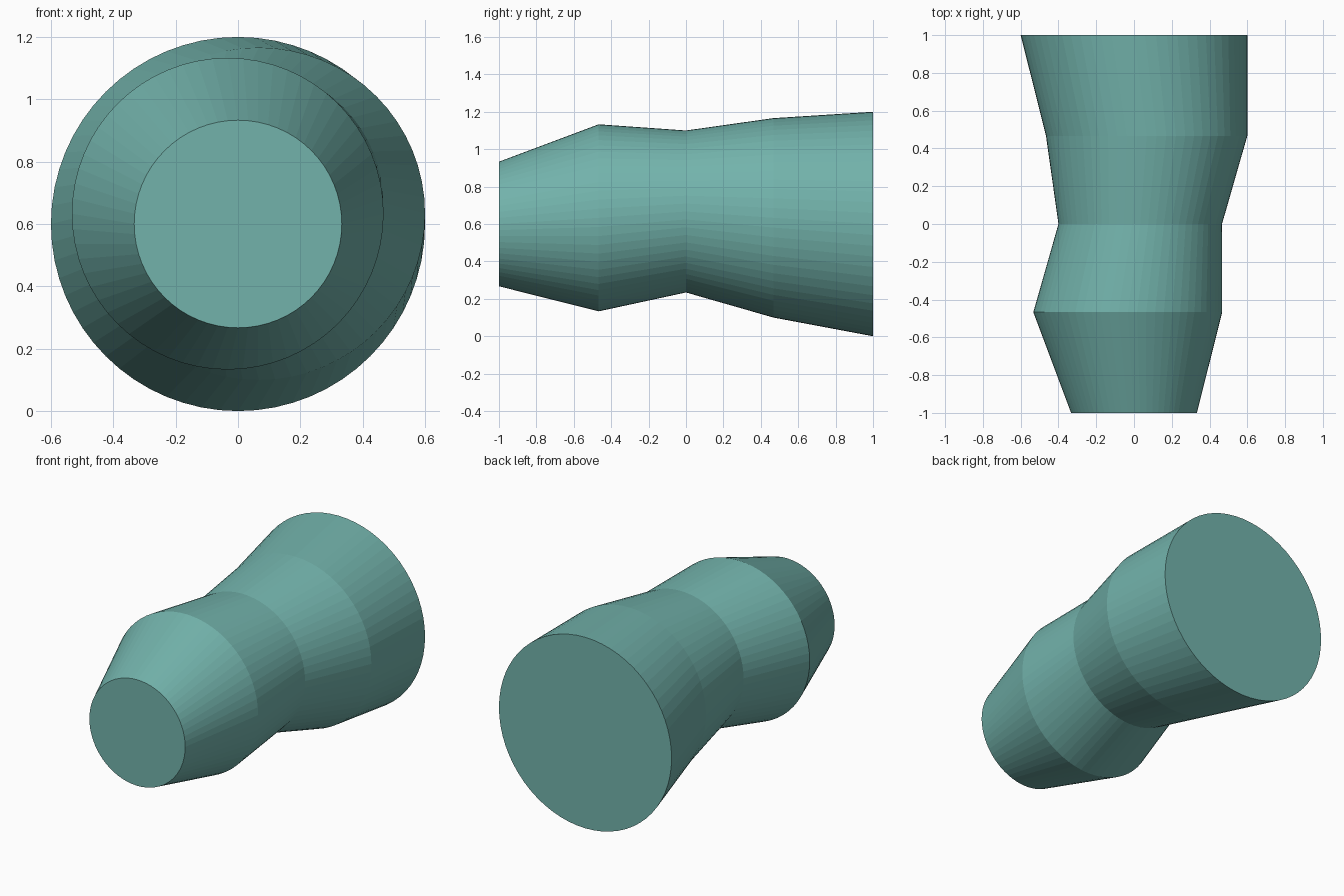
import bpy, bmesh, math

if "Cube" in bpy.data.objects:
    bpy.data.objects.remove(bpy.data.objects["Cube"])

SIDES = 64
# Cross-sections along the body: y, centre x, centre z, radius
SECTIONS = [
    (-1.0, 0.0, 0.6, 0.333),
    (-0.467, -0.033, 0.633, 0.5),
    (0.0, 0.033, 0.667, 0.433),
    (0.467, 0.067, 0.633, 0.533),
    (1.0, 0.0, 0.6, 0.6),
]


def ring(bm, y, cx, cz, r):
    angles = [2 * math.pi * i / SIDES for i in range(SIDES)]
    return [bm.verts.new((cx + r * math.cos(a), y, cz + r * math.sin(a))) for a in angles]


# Lofted body: rings joined by flat quads
bm = bmesh.new()
rings = [ring(bm, *s) for s in SECTIONS]
for a, b in zip(rings, rings[1:]):
    for i in range(SIDES):
        j = (i + 1) % SIDES
        bm.faces.new((a[i], a[j], b[j], b[i]))

# Flat end caps
bm.faces.new(rings[0])
bm.faces.new(rings[-1])
bmesh.ops.recalc_face_normals(bm, faces=bm.faces)

mesh = bpy.data.meshes.new("lofted_body")
bm.to_mesh(mesh)
bm.free()
body = bpy.data.objects.new("lofted_body", mesh)
bpy.context.collection.objects.link(body)

# Teal finish
teal = bpy.data.materials.new("teal")
teal.diffuse_color = (0.17, 0.45, 0.41, 1)
teal.use_nodes = True
teal.node_tree.nodes["Principled BSDF"].inputs["Base Color"].default_value = teal.diffuse_color
mesh.materials.append(teal)
